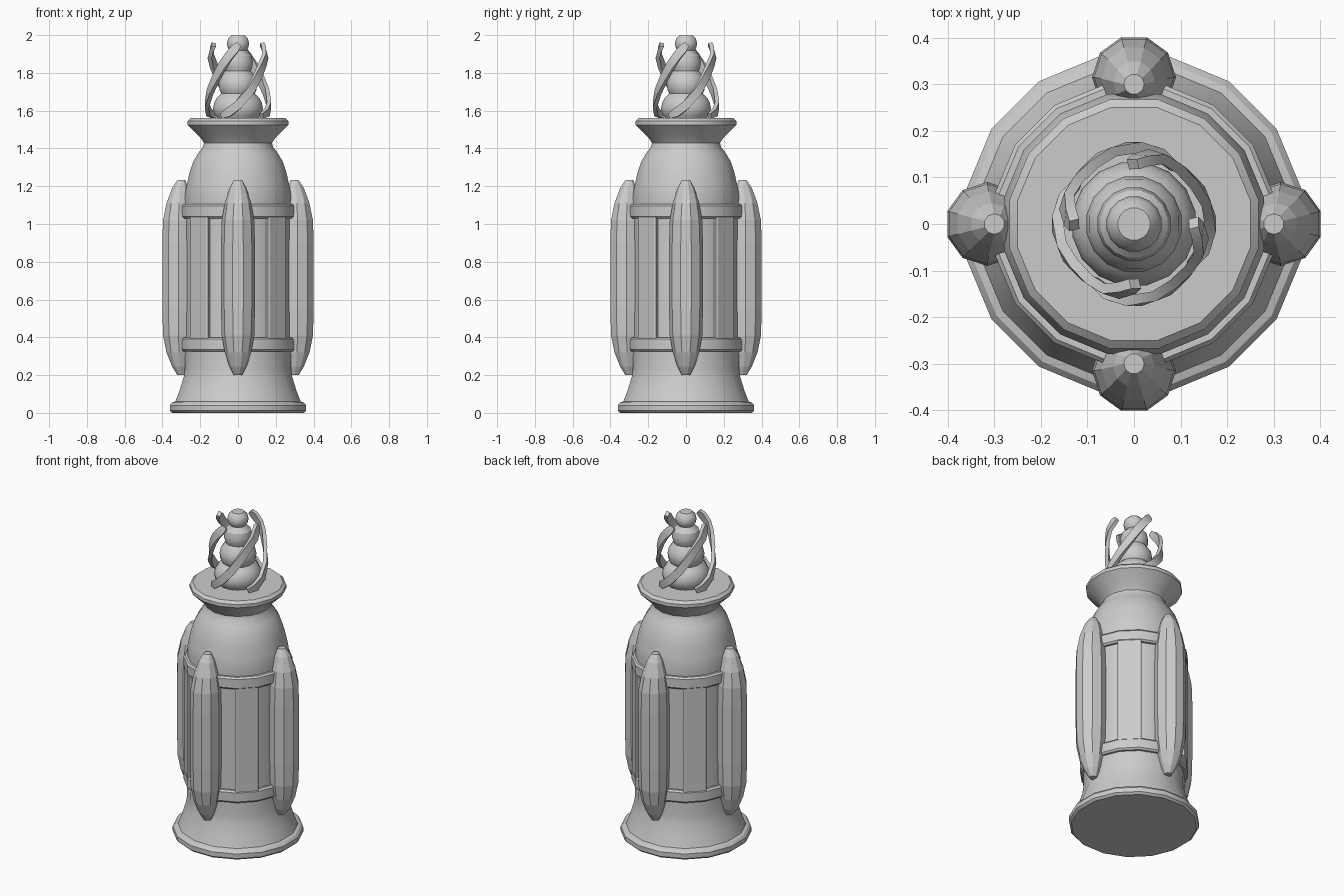
import bpy, bmesh
from math import sin, cos, pi, radians
from mathutils import Vector

if "Cube" in bpy.data.objects:
    bpy.data.objects.remove(bpy.data.objects["Cube"])


def make(name, rings, closed=False, smooth=True):
    """Skin a list of vertex rings; cap the ends, or join last to first."""
    bm = bmesh.new()
    vs = [[bm.verts.new(p) for p in r] for r in rings]
    n = len(vs[0])
    pairs = list(zip(vs, vs[1:])) + ([(vs[-1], vs[0])] if closed else [])
    for a, b in pairs:
        for i in range(n):
            bm.faces.new((a[i], a[(i + 1) % n], b[(i + 1) % n], b[i]))
    if not closed:
        bm.faces.new(vs[0])
        bm.faces.new(vs[-1])
    bmesh.ops.recalc_face_normals(bm, faces=bm.faces)
    me = bpy.data.meshes.new(name)
    bm.to_mesh(me)
    bm.free()
    ob = bpy.data.objects.new(name, me)
    bpy.context.collection.objects.link(ob)
    if smooth:
        bpy.ops.object.select_all(action='DESELECT')
        ob.select_set(True)
        bpy.context.view_layer.objects.active = ob
        bpy.ops.object.shade_smooth_by_angle(angle=radians(32))
    return ob


def ring(r, z, n=16, cx=0.0):
    return [Vector((cx + r * cos((i + .5) * 2 * pi / n), r * sin((i + .5) * 2 * pi / n), z))
            for i in range(n)]


def lathe(name, prof, n=16, closed=False):
    return make(name, [ring(r, z, n) for r, z in prof], closed)


def turned(rings, a):
    return [[Vector((p.x * cos(a) - p.y * sin(a), p.x * sin(a) + p.y * cos(a), p.z))
             for p in r] for r in rings]


# Main body: flared foot, recessed panel wall, dome, neck and rim
lathe("body", [(.355, 0), (.368, .012), (.368, .04), (.355, .055), (.338, .06), (.315, .12),
               (.293, .19), (.287, .23), (.285, .33), (.285, 1.11), (.285, 1.16), (.278, 1.2),
               (.262, 1.27), (.242, 1.33), (.215, 1.375), (.188, 1.41), (.184, 1.43),
               (.205, 1.46), (.262, 1.515), (.272, 1.525), (.272, 1.545), (.255, 1.56),
               (.24, 1.56)])

# Frame bands around the panels
for name, z0, z1 in (("lower_band", .325, .4), ("upper_band", 1.03, 1.105)):
    lathe(name, [(.27, z0), (.298, z0), (.307, z0 + .01), (.307, z1 - .01),
                 (.298, z1), (.27, z1)], closed=True)

# Upright bars between the panels
for k in range(8):
    h = pi / 16 + .035
    rows = []
    for z in (.39, 1.04):
        inner, outer = .27, .304
        rows.append([Vector((r * cos(t), r * sin(t), z)) for r, t in
                     ((inner, -h), (outer - .004, -h), (outer, -pi / 16),
                      (outer, pi / 16), (outer - .004, h), (inner, h))])
    make(f"frame_bar_{k}", turned(rows, k * pi / 4))

# Four tapered side pods
POD = [(.022, .2, .3), (.045, .245, .306), (.07, .32, .312), (.086, .41, .315),
       (.09, .55, .315), (.09, .9, .315), (.086, 1.02, .315), (.07, 1.11, .312),
       (.045, 1.19, .306), (.022, 1.232, .3)]
for k in range(4):
    rows = [ring(r, z, 10, c) for r, z, c in POD]
    # half-step turn keeps a flat side facing outward
    rows = [[Vector((c + (p.x - c) * cos(pi / 10) + p.y * sin(pi / 10),
                     -(p.x - c) * sin(pi / 10) + p.y * cos(pi / 10), p.z))
             for p in row] for row, (_, _, c) in zip(rows, POD)]
    rows = [[Vector((c + (p.x - c) * cos(pi / 10) - p.y * sin(pi / 10),
                     (p.x - c) * sin(pi / 10) + p.y * cos(pi / 10), p.z))
             for p in row] for row, (_, _, c) in zip(rows, POD)]
    make(f"side_pod_{k}", turned(rows, k * pi / 2), smooth=False)

# Stacked-ball finial
lathe("finial", [(.105, 1.55), (.127, 1.58), (.135, 1.61), (.128, 1.645), (.112, 1.67),
                 (.09, 1.69), (.1, 1.71), (.104, 1.74), (.098, 1.77), (.08, 1.797),
                 (.07, 1.81), (.079, 1.835), (.08, 1.86), (.073, 1.89), (.05, 1.912),
                 (.045, 1.918), (.056, 1.935), (.06, 1.955), (.054, 1.98), (.035, 1.999)])

# Four spiral ribbons round the finial: (angle, radius, height)
PATH = [(-34, .15, 1.572), (-18, .162, 1.59), (0, .165, 1.63), (22, .16, 1.70),
        (40, .153, 1.77), (58, .152, 1.84), (72, .152, 1.89), (84, .138, 1.93),
        (91, .128, 1.95)]
pts = [Vector((r * cos(radians(a)), r * sin(radians(a)), z)) for a, r, z in PATH]
rows = []
for i, p in enumerate(pts):
    tan = (pts[min(i + 1, len(pts) - 1)] - pts[max(i - 1, 0)]).normalized()
    out = Vector((p.x, p.y, 0)).normalized()
    side = tan.cross(out).normalized()
    out = side.cross(tan).normalized()
    w = .014 if i in (0, len(pts) - 1) else .023
    rows.append([p + out * (.011 * s) + side * (w * t)
                 for s, t in ((-1, -1), (1, -1), (1, 1), (-1, 1))])
for k in range(4):
    make(f"spiral_ribbon_{k}", turned(rows, k * pi / 2))
